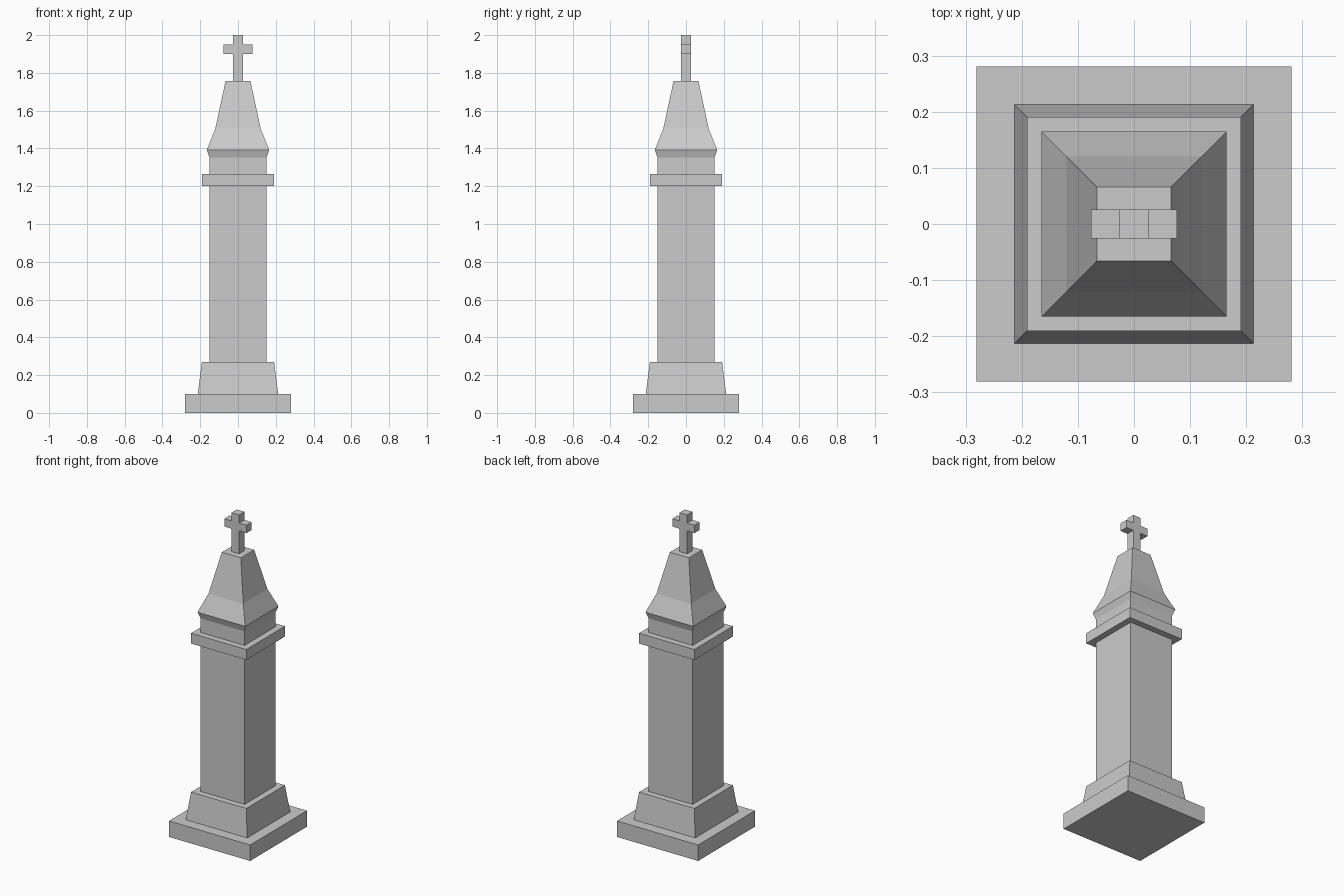
import bpy
import bmesh

if "Cube" in bpy.data.objects:
    bpy.data.objects.remove(bpy.data.objects["Cube"])


def finish(name, bm):
    bmesh.ops.recalc_face_normals(bm, faces=bm.faces[:])
    mesh = bpy.data.meshes.new(name)
    bm.to_mesh(mesh)
    bm.free()
    obj = bpy.data.objects.new(name, mesh)
    bpy.context.collection.objects.link(obj)
    return obj


def square_tier(name, profile):
    """Closed square solid through (half_width, z) sections, bottom to top."""
    bm = bmesh.new()
    rings = [[bm.verts.new((sx * h, sy * h, z))
              for sx, sy in ((-1, -1), (1, -1), (1, 1), (-1, 1))]
             for h, z in profile]
    for low, high in zip(rings, rings[1:]):
        for i in range(4):
            j = (i + 1) % 4
            bm.faces.new((low[i], low[j], high[j], high[i]))
    bm.faces.new(rings[0][::-1])
    bm.faces.new(rings[-1])
    return finish(name, bm)


# Stacked square masonry, from the ground up
square_tier("base_slab", [(0.281, 0), (0.281, 0.10)])
square_tier("tapered_plinth", [(0.213, 0.10), (0.191, 0.27)])
square_tier("shaft", [(0.152, 0.27), (0.152, 1.20)])
square_tier("collar", [(0.191, 1.20), (0.191, 1.265)])
square_tier("spire_cap", [(0.152, 1.265), (0.152, 1.353), (0.165, 1.393),
                          (0.12, 1.505), (0.066, 1.757)])

# Cross: half outline mirrored in x, then extruded through its depth
T = 0.026
half = [(T, 1.757), (T, 1.90), (0.077, 1.90), (0.077, 1.949), (T, 1.949), (T, 2.0)]
outline = half + [(-x, z) for x, z in reversed(half)]
bm = bmesh.new()
front = bm.faces.new([bm.verts.new((x, -T, z)) for x, z in outline])
ext = bmesh.ops.extrude_face_region(bm, geom=[front], use_keep_orig=True)
bmesh.ops.translate(bm, vec=(0, 2 * T, 0),
                    verts=[v for v in ext["geom"] if isinstance(v, bmesh.types.BMVert)])
finish("cross", bm)
